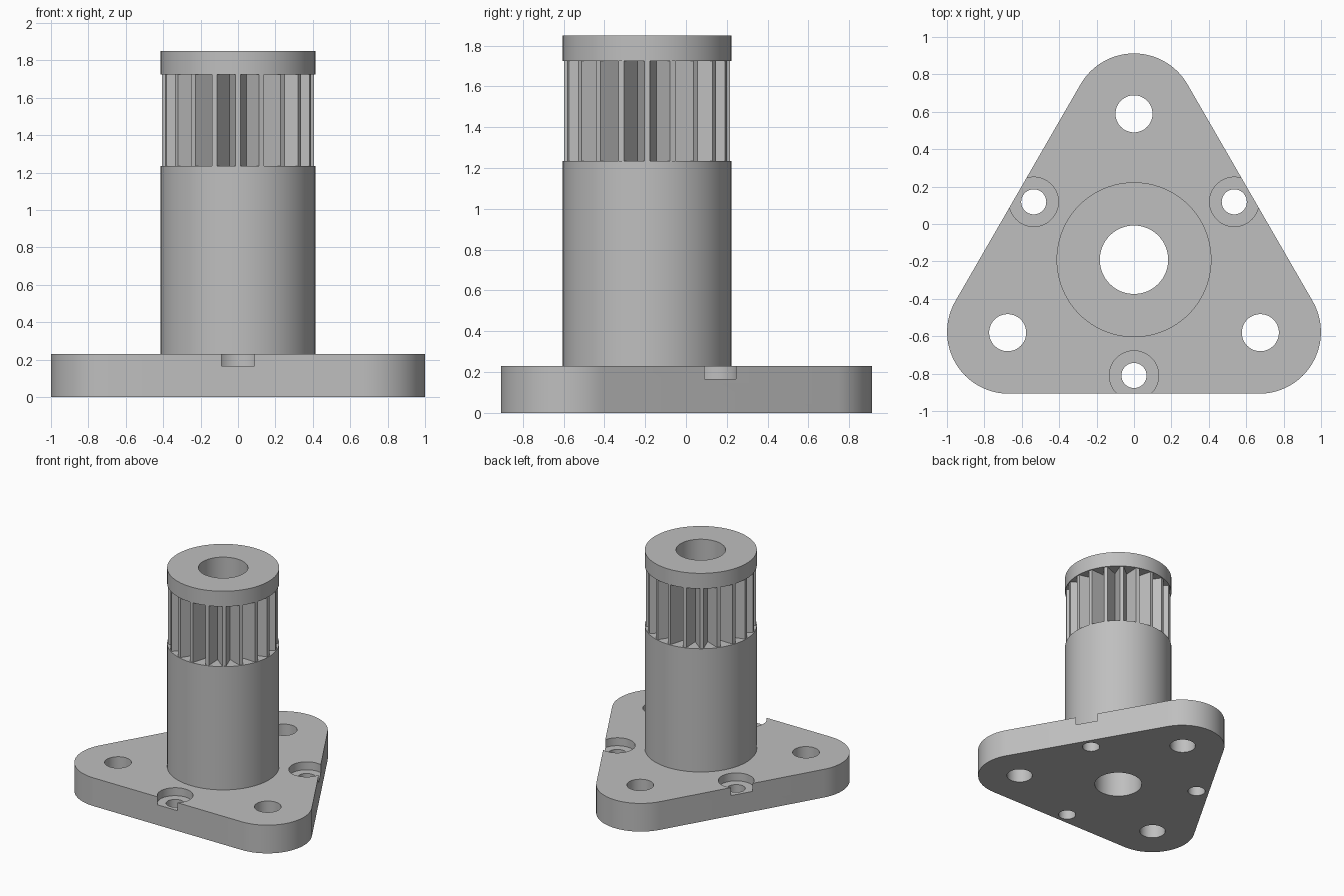
import bpy, bmesh
from math import radians, cos, sin

if "Cube" in bpy.data.objects:
    bpy.data.objects.remove(bpy.data.objects["Cube"], do_unlink=True)

AXIS_Y = -0.191          # shaft axis position
PLATE_TOP = 0.23
BARREL_TOP = 1.235
TEETH_TOP = 1.725
TOTAL_TOP = 1.85
BARREL_R = 0.414
BORE_R = 0.183

grey = bpy.data.materials.new("plain_grey")
grey.use_nodes = True
grey.diffuse_color = (0.52, 0.52, 0.52, 1)
grey.node_tree.nodes["Principled BSDF"].inputs["Base Color"].default_value = grey.diffuse_color


def polar(radius, degrees, centre=(0, AXIS_Y)):
    a = radians(degrees)
    return (centre[0] + radius * cos(a), centre[1] + radius * sin(a))


def circle(radius, centre=(0, AXIS_Y), sides=96):
    return [polar(radius, 360 * i / sides, centre) for i in range(sides)]


def prism(name, outline, bottom, top):
    """Extrude a counter-clockwise outline from bottom to top."""
    bm = bmesh.new()
    face = bm.faces.new([bm.verts.new((x, y, bottom)) for x, y in outline])
    ext = bmesh.ops.extrude_face_region(bm, geom=[face])
    verts = [g for g in ext["geom"] if isinstance(g, bmesh.types.BMVert)]
    bmesh.ops.translate(bm, verts=verts, vec=(0, 0, top - bottom))
    bmesh.ops.recalc_face_normals(bm, faces=bm.faces)
    mesh = bpy.data.meshes.new(name)
    bm.to_mesh(mesh)
    bm.free()
    mesh.materials.append(grey)
    obj = bpy.data.objects.new(name, mesh)
    bpy.context.collection.objects.link(obj)
    return obj


def activate(obj):
    bpy.ops.object.select_all(action='DESELECT')
    obj.select_set(True)
    bpy.context.view_layer.objects.active = obj


def drill(obj, radius, centre=(0, AXIS_Y), bottom=-0.2, top=2.1, sides=64):
    cutter = prism("drill_cutter", circle(radius, centre, sides), bottom, top)
    cutter.hide_render = True
    mod = obj.modifiers.new("hole", 'BOOLEAN')
    mod.operation = 'DIFFERENCE'
    mod.solver = 'EXACT'
    mod.object = cutter
    activate(obj)
    bpy.ops.object.modifier_apply(modifier=mod.name)
    bpy.data.objects.remove(cutter, do_unlink=True)


# Rounded triangular flange plate
outline = []
for corner in (90, 210, 330):
    centre = polar(0.773, corner)
    outline += [polar(0.33, corner - 60 + 5 * i, centre) for i in range(25)]
plate = prism("flange_plate", outline, 0, PLATE_TOP)

# Corner holes and counterbored screw holes between them
for corner in (90, 210, 330):
    drill(plate, 0.099, polar(0.78, corner))
    side = polar(0.619, corner + 180)
    drill(plate, 0.132, side, 0.165, 0.5)
    drill(plate, 0.067, side)

# Plain barrel
barrel = prism("barrel", circle(BARREL_R), PLATE_TOP, BARREL_TOP)

# Toothed section: narrow lands separated by deep V grooves
teeth = 20
pitch = 360 / teeth
profile = []
for i in range(teeth):
    a = i * pitch
    profile += [polar(0.407, a - 1.9), polar(0.407, a + 1.9), polar(0.293, a + pitch / 2)]
toothed = prism("toothed_section", profile, BARREL_TOP, TEETH_TOP)

# End collar
collar = prism("end_collar", circle(BARREL_R), TEETH_TOP, TOTAL_TOP)

# Through bore and shading
for part in (plate, barrel, toothed, collar):
    drill(part, BORE_R)
    activate(part)
    bpy.ops.object.shade_smooth_by_angle(angle=radians(25))
